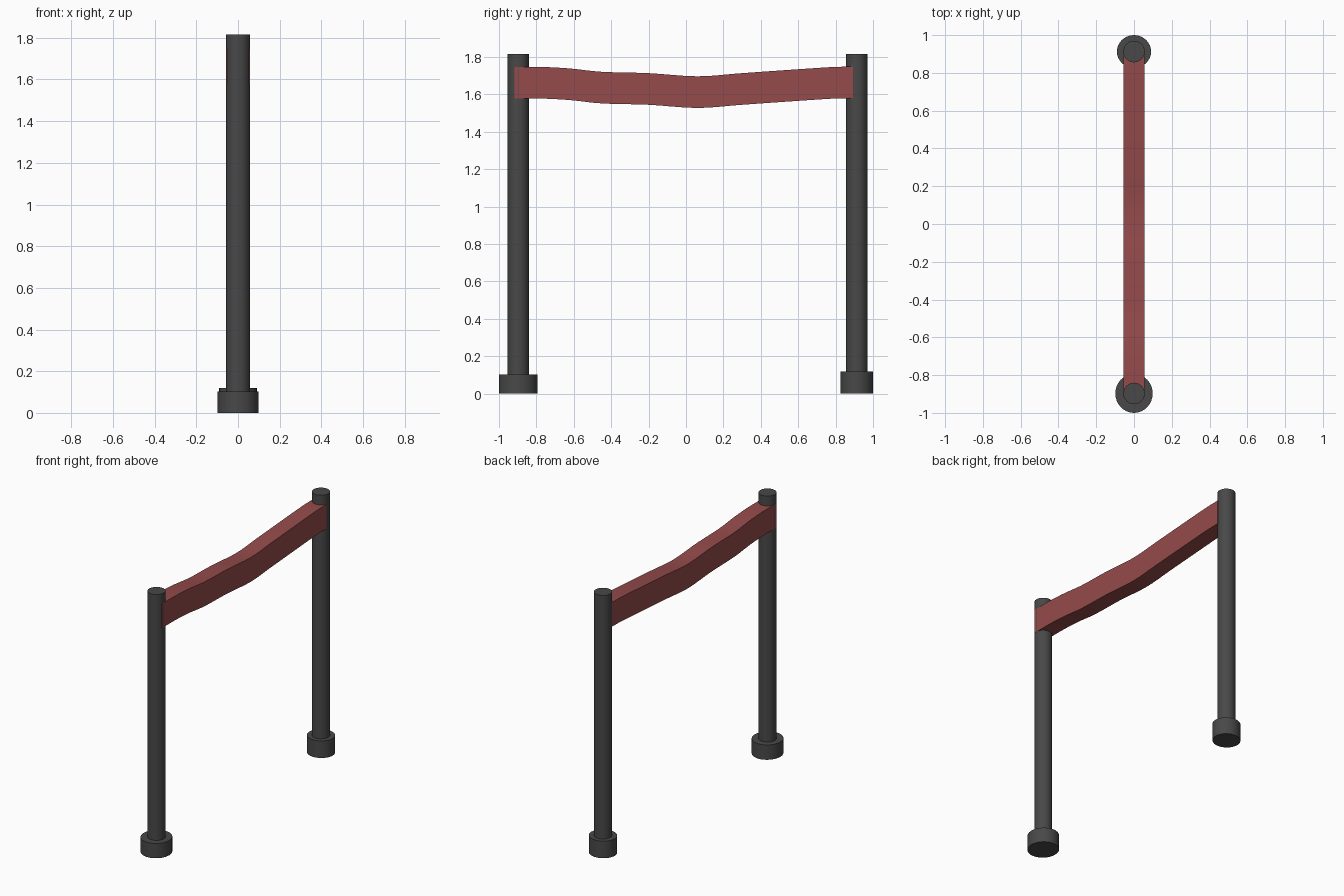
import bpy, bmesh
from mathutils import Vector

if "Cube" in bpy.data.objects:
    bpy.data.objects.remove(bpy.data.objects["Cube"])


def material(name, rgb):
    m = bpy.data.materials.new(name)
    m.diffuse_color = (*rgb, 1)
    m.use_nodes = True
    m.node_tree.nodes["Principled BSDF"].inputs["Base Color"].default_value = m.diffuse_color
    return m


dark = material("dark_metal", (0.065, 0.065, 0.065))
red = material("red_fabric", (0.30, 0.07, 0.07))


def cylinder(name, y, radius, z0, z1, sx=1.0):
    bpy.ops.mesh.primitive_cylinder_add(vertices=32, radius=radius, depth=z1 - z0,
                                        location=(0, y, (z0 + z1) / 2))
    ob = bpy.context.object
    ob.name = name
    ob.scale.x = sx
    ob.data.materials.append(dark)
    bpy.ops.object.shade_smooth_by_angle()
    return ob


# Two posts, each standing in a round foot
cylinder("front_foot", -0.897, 0.103, 0, 0.103, 0.96)
cylinder("front_post", -0.897, 0.0568, 0.05, 1.815)
cylinder("back_foot", 0.913, 0.087, 0, 0.119, 1.04)
cylinder("back_post", 0.913, 0.0572, 0.05, 1.815)

# Sagging belt: (y, top z) points smoothed, swept as a rectangular section
pts = [(-0.917, 1.746), (-0.77, 1.746), (-0.62, 1.738), (-0.447, 1.720),
       (-0.20, 1.713), (0.06, 1.696), (0.286, 1.712), (0.50, 1.727),
       (0.77, 1.745), (0.893, 1.748)]
pts = [Vector(p) for p in pts]
path = []
for i in range(len(pts) - 1):
    a, b, c, d = pts[max(i - 1, 0)], pts[i], pts[i + 1], pts[min(i + 2, len(pts) - 1)]
    for k in range(4):
        t = k / 4
        path.append(0.5 * (2 * b + (c - a) * t + (2 * a - 5 * b + 4 * c - d) * t**2
                           + (3 * b - a - 3 * c + d) * t**3))
path.append(pts[-1])

W, H = 0.0566, 0.169
bm = bmesh.new()
rings = [[bm.verts.new((x, y, z + dz)) for x, dz in ((-W, 0), (W, 0), (W, -H), (-W, -H))]
         for y, z in path]
for r, s in zip(rings, rings[1:]):
    for j in range(4):
        n = (j + 1) % 4
        bm.faces.new((r[j], r[n], s[n], s[j]))
bm.faces.new(rings[0])
bm.faces.new(rings[-1])
bmesh.ops.recalc_face_normals(bm, faces=bm.faces)
me = bpy.data.meshes.new("belt")
bm.to_mesh(me)
bm.free()
belt = bpy.data.objects.new("belt", me)
bpy.context.collection.objects.link(belt)
me.materials.append(red)
bpy.ops.object.select_all(action='DESELECT')
belt.select_set(True)
bpy.context.view_layer.objects.active = belt
bpy.ops.object.shade_smooth_by_angle()
